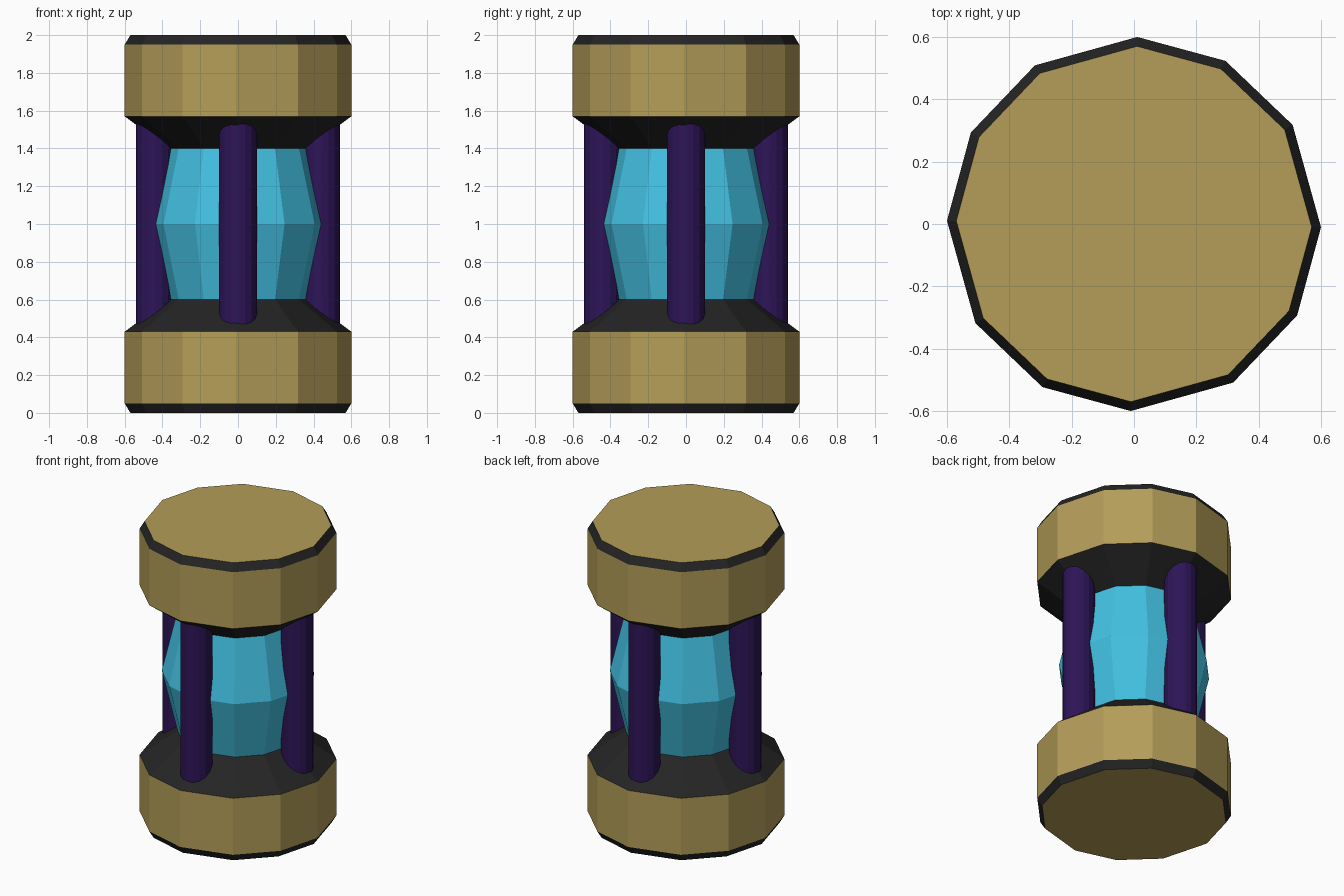
import bpy, bmesh, math

if "Cube" in bpy.data.objects:
    bpy.data.objects.remove(bpy.data.objects["Cube"])

# Slightly uneven 12-gon that repeats every quarter turn
ANGLES = [math.radians(q * 90 + a) for q in range(4) for a in (-1, 32, 60.7)]


def material(name, rgb):
    m = bpy.data.materials.new(name)
    m.diffuse_color = (*rgb, 1)
    m.use_nodes = True
    m.node_tree.nodes["Principled BSDF"].inputs["Base Color"].default_value = m.diffuse_color
    return m


tan = material("tan", (0.46, 0.34, 0.10))
black = material("black", (0.018, 0.018, 0.018))
blue = material("blue", (0.055, 0.53, 0.76))
purple = material("purple", (0.027, 0.007, 0.095))


def lathe(name, profile, mats, band_mats, angles):
    """Stack rings of (radius, z); band_mats indexes a material per band."""
    bm = bmesh.new()
    rings = [[bm.verts.new((r * math.cos(a), r * math.sin(a), z)) for a in angles]
             for r, z in profile]
    n = len(angles)
    for low, high, mi in zip(rings, rings[1:], band_mats):
        for i in range(n):
            j = (i + 1) % n
            bm.faces.new((low[i], low[j], high[j], high[i])).material_index = mi
    bm.faces.new(rings[0][::-1])
    bm.faces.new(rings[-1])
    bmesh.ops.recalc_face_normals(bm, faces=bm.faces)
    mesh = bpy.data.meshes.new(name)
    bm.to_mesh(mesh)
    bm.free()
    for m in mats:
        mesh.materials.append(m)
    obj = bpy.data.objects.new(name, mesh)
    bpy.context.collection.objects.link(obj)
    return obj


# End caps: dark chamfer, tan band, dark inner cone
cap = [(0.57, 0), (0.6, 0.05), (0.6, 0.43), (0.37, 0.6)]
lathe("bottom_cap", cap, [tan, black], [1, 0, 1], ANGLES)
lathe("top_cap", [(r, 2 - z) for r, z in reversed(cap)], [tan, black], [1, 0, 1], ANGLES)

# Bulging core between the caps
lathe("core", [(0.37, 0.6), (0.465, 1.0), (0.37, 1.4)], [blue], [0, 0], ANGLES)

# Four round posts sunk into the cap cones
circle = [math.tau * i / 16 for i in range(16)]
for k, side in enumerate(("right", "back", "left", "front")):
    post = lathe(side + "_post", [(0.1, 0.42), (0.1, 1.58)], [purple], [0], circle)
    a = k * math.pi / 2
    post.location = (0.44 * math.cos(a), 0.44 * math.sin(a), 0)
